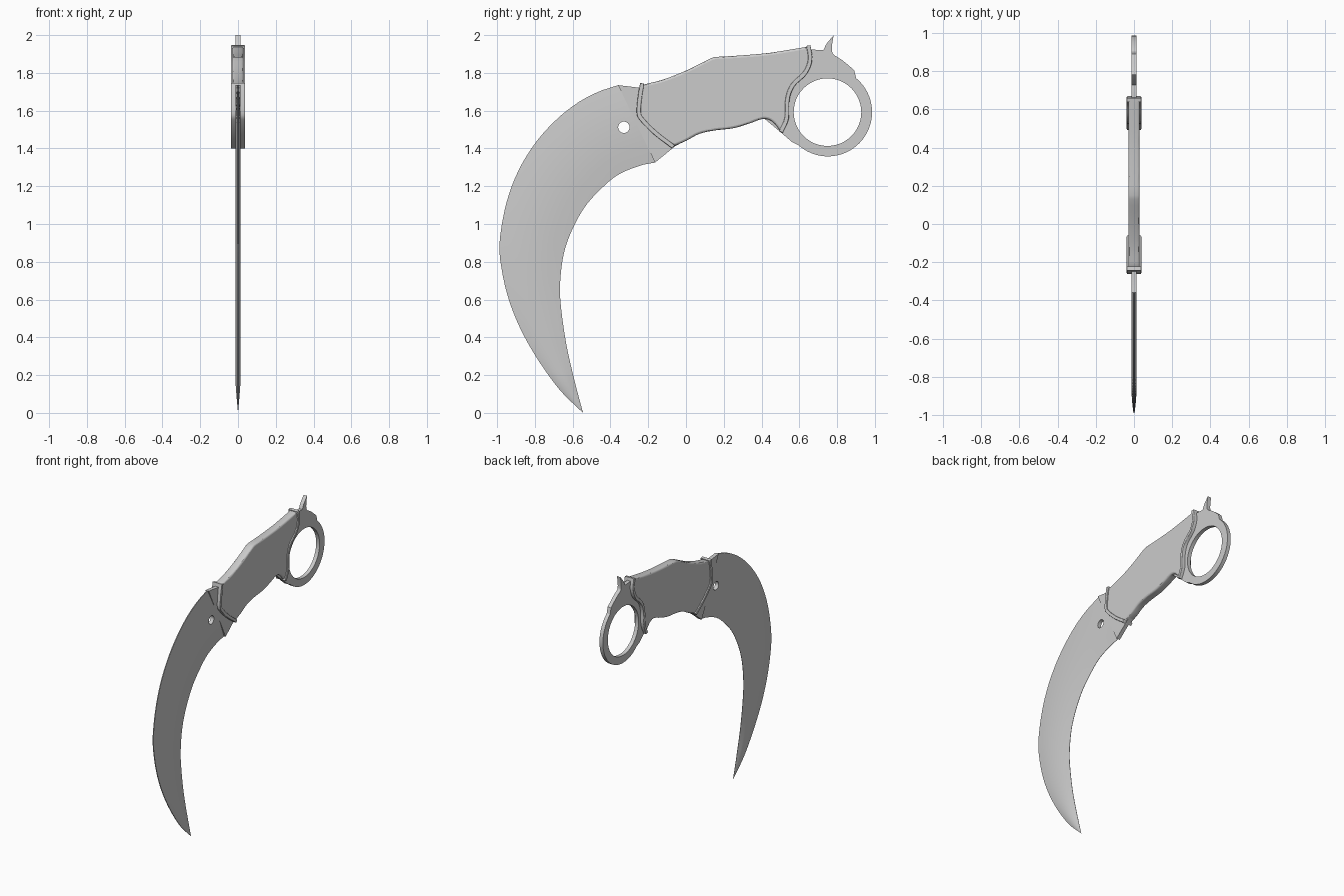
import bpy, bmesh, math
from mathutils import Vector

if "Cube" in bpy.data.objects:
    bpy.data.objects.remove(bpy.data.objects["Cube"])

steel = bpy.data.materials.new("grey steel")
steel.diffuse_color = (0.6, 0.6, 0.6, 1)
steel.use_nodes = True
steel.node_tree.nodes["Principled BSDF"].inputs["Base Color"].default_value = steel.diffuse_color


def smooth(pts, n):
    """Catmull-Rom curve through pts, sampled n times per span."""
    p = [Vector(q) for q in pts]
    p = [2 * p[0] - p[1]] + p + [2 * p[-1] - p[-2]]
    out = []
    for i in range(1, len(p) - 2):
        a, b, c, d = p[i - 1:i + 3]
        for k in range(n):
            t = k / n
            out.append(0.5 * (2 * b + (c - a) * t + (2 * a - 5 * b + 4 * c - d) * t * t
                              + (3 * b - a - 3 * c + d) * t ** 3))
    return out + [p[-2]]


def resample(pts, n):
    """n + 1 points evenly spaced along a polyline."""
    d = [0]
    for a, b in zip(pts, pts[1:]):
        d.append(d[-1] + (b - a).length)
    out, j = [], 0
    for i in range(n + 1):
        s = d[-1] * i / n
        while j < len(pts) - 2 and d[j + 1] < s:
            j += 1
        out.append(pts[j].lerp(pts[j + 1], (s - d[j]) / (d[j + 1] - d[j])))
    return out


def circle(cy, cz, r, a0=0, a1=360, n=48):
    return [Vector((cy + r * math.cos(math.radians(a0 + (a1 - a0) * i / n)),
                    cz + r * math.sin(math.radians(a0 + (a1 - a0) * i / n))))
            for i in range(n + 1)]


def plate(name, outlines, half, bevel=0.0):
    """Side-view (y, z) outlines filled and thickened along x."""
    cu = bpy.data.curves.new(name, 'CURVE')
    cu.dimensions, cu.fill_mode = '2D', 'BOTH'
    cu.extrude, cu.bevel_depth, cu.offset = half - bevel, bevel, -bevel
    cu.bevel_resolution = 2
    for pts in outlines:
        sp = cu.splines.new('POLY')
        sp.points.add(len(pts) - 1)
        for q, v in zip(sp.points, pts):
            q.co = (v[0], v[1], 0, 1)
        sp.use_cyclic_u = True
    ob = bpy.data.objects.new(name, cu)
    bpy.context.collection.objects.link(ob)
    ob.rotation_euler = (math.pi / 2, 0, math.pi / 2)
    cu.materials.append(steel)
    finish(ob, True)


def finish(ob, convert=False):
    bpy.ops.object.select_all(action='DESELECT')
    ob.select_set(True)
    bpy.context.view_layer.objects.active = ob
    if convert:
        bpy.ops.object.convert(target='MESH')
    bpy.ops.object.shade_smooth_by_angle(angle=math.radians(30))


# Curved blade: lens section lofted between the spine and the inner edge
spine = [(-.359, 1.735), (-.464, 1.70), (-.575, 1.641), (-.686, 1.553), (-.797, 1.43),
         (-.89, 1.277), (-.953, 1.103), (-.987, .9), (-.975, .755), (-.937, .596),
         (-.873, .438), (-.783, .28), (-.667, .12), (-.545, .0)]
edge = [(-.164, 1.325), (-.243, 1.309), (-.359, 1.261), (-.454, 1.182), (-.538, 1.087),
        (-.607, .96), (-.649, .834), (-.667, .675), (-.66, .544), (-.633, .36),
        (-.591, .174), (-.545, .0)]
N = 48
section = [(0, .003), (.15, .009), (.35, .014), (.6, .014), (.8, .009), (1, .001)]
loop = [(t, h) for t, h in section] + [(t, -h) for t, h in reversed(section)]
bm = bmesh.new()
rings = []
for a, b in list(zip(resample(smooth(spine, 8), N), resample(smooth(edge, 8), N)))[:-1]:
    k = min(1, (b - a).length / .12)
    rings.append([bm.verts.new((h * k, *a.lerp(b, t))) for t, h in loop])
tip = bm.verts.new((0, -.545, 0))
m = len(loop)
for r, s in zip(rings, rings[1:]):
    for i in range(m):
        bm.faces.new((r[i], r[(i + 1) % m], s[(i + 1) % m], s[i]))
for i in range(m):
    bm.faces.new((rings[-1][i], rings[-1][(i + 1) % m], tip))
bm.faces.new(rings[0])
bmesh.ops.recalc_face_normals(bm, faces=bm.faces)
me = bpy.data.meshes.new("blade")
bm.to_mesh(me)
bm.free()
me.materials.append(steel)
blade = bpy.data.objects.new("blade", me)
bpy.context.collection.objects.link(blade)

# Round hole through the blade root
bpy.ops.mesh.primitive_cylinder_add(vertices=32, radius=.03, depth=.2,
                                    location=(0, -.329, 1.512), rotation=(0, math.pi / 2, 0))
cutter = bpy.context.object
cutter.name = "hole_cutter"
cutter.data.materials.append(steel)
mod = blade.modifiers.new("hole", 'BOOLEAN')
mod.object, mod.operation, mod.solver = cutter, 'DIFFERENCE', 'EXACT'
bpy.context.view_layer.objects.active = blade
bpy.ops.object.modifier_apply(modifier="hole")
bpy.data.objects.remove(cutter)
finish(blade)

# Tang plate with finger ring and curved spur
spur = smooth([(.728, 1.92), (.745, 1.955), (.782, 2.0)], 5) + \
       smooth([(.774, 1.955), (.773, 1.92), (.782, 1.897), (.83, 1.865), (.89, 1.815)], 5)
tang = [(-.164, 1.325), (-.06, 1.41), (.1, 1.5), (.4, 1.57), (.496, 1.49), (.56, 1.435)] + \
       circle(.751, 1.592, .234, 228, 410) + spur[::-1] + \
       [(.645, 1.925), (.15, 1.86), (0, 1.79), (-.2, 1.73), (-.25, 1.722), (-.359, 1.735)]
plate("tang_and_ring", [tang, circle(.749, 1.592, .179)[:-1]], .014)

# Handle grip
front_line = smooth([(-.232, 1.745), (-.243, 1.68), (-.25, 1.59), (-.23, 1.55),
                     (-.16, 1.48), (-.066, 1.408)], 4)
back_line = smooth([(.648, 1.945), (.657, 1.87), (.63, 1.80), (.565, 1.735), (.537, 1.66),
                    (.533, 1.56), (.502, 1.487)], 5)
top_line = smooth([(-.225, 1.738), (-.12, 1.765), (0, 1.812), (.13, 1.877)], 4) + \
           smooth([(.15, 1.884), (.3, 1.893), (.45, 1.907), (.64, 1.938)], 3)
low_line = smooth([(.497, 1.495), (.47, 1.53), (.44, 1.552), (.4, 1.555), (.33, 1.53),
                   (.25, 1.507), (.15, 1.495), (.07, 1.477), (0, 1.44), (-.06, 1.414)], 4)
plate("handle_grip", [top_line + back_line[1:-1] + low_line + front_line[-2:0:-1]], .03, .012)


# Raised rims at both ends of the handle
def rim(name, pts, w):
    side = []
    for i, p in enumerate(pts):
        d = (pts[min(i + 1, len(pts) - 1)] - pts[max(i - 1, 0)]).normalized()
        side.append(Vector((-d.y, d.x)) * w / 2)
    plate(name, [[p + s for p, s in zip(pts, side)] +
                 [p - s for p, s in reversed(list(zip(pts, side)))]], .038, .004)


rim("front_rim", front_line, .022)
rim("back_rim", back_line, .022)
